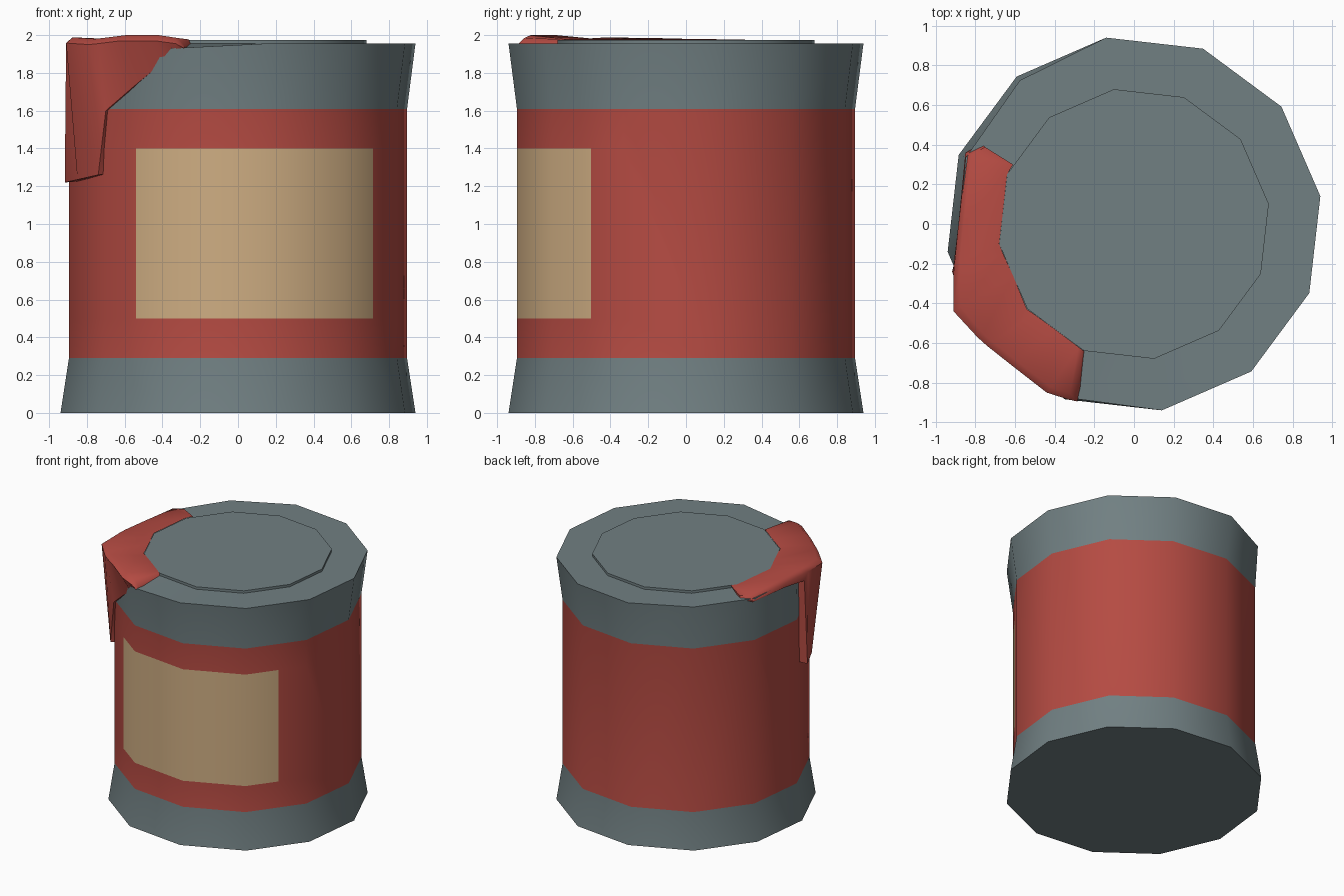
import bpy, bmesh, math
from mathutils import Vector

if "Cube" in bpy.data.objects:
    bpy.data.objects.remove(bpy.data.objects["Cube"])

SIDES = 12
PHASE = 8.5


def material(name, rgb):
    m = bpy.data.materials.new(name)
    m.diffuse_color = (*rgb, 1)
    m.use_nodes = True
    m.node_tree.nodes["Principled BSDF"].inputs["Base Color"].default_value = m.diffuse_color
    return m


GREY = material("grey metal", (0.165, 0.215, 0.225))
RED = material("red paint", (0.46, 0.07, 0.055))
TAN = material("tan label", (0.62, 0.42, 0.225))


def finish(bm, name, mats, angle):
    me = bpy.data.meshes.new(name)
    bm.to_mesh(me)
    bm.free()
    ob = bpy.data.objects.new(name, me)
    bpy.context.collection.objects.link(ob)
    for m in mats:
        me.materials.append(m)
    bpy.ops.object.select_all(action='DESELECT')
    ob.select_set(True)
    bpy.context.view_layer.objects.active = ob
    bpy.ops.object.shade_smooth_by_angle(angle=math.radians(angle))
    return ob


def lathe(bm, profile, tweak=None):
    """Rings of SIDES points; tweak maps (ring, side) to (radius, z)."""
    rings = []
    for i, (r, z) in enumerate(profile):
        ring = []
        for k in range(SIDES):
            a = math.radians(PHASE + 360 / SIDES * k)
            rr, zz = (tweak or {}).get((i, k), (r, z))
            ring.append(bm.verts.new((rr * math.cos(a), rr * math.sin(a), zz)))
        rings.append(ring)
    for lo, hi in zip(rings, rings[1:]):
        for k in range(SIDES):
            j = (k + 1) % SIDES
            bm.faces.new((lo[k], lo[j], hi[j], hi[k]))
    bm.faces.new(rings[0][::-1])
    bm.faces.new(rings[-1])


# Can: flared metal ends, red wall, stepped lid; the rim is dented under the paint
dents = {(3, 4): (0.925, 1.955), (3, 5): (0.912, 1.95), (3, 6): (0.9, 1.95),
         (3, 7): (0.91, 1.95), (3, 8): (0.94, 1.93)}
bm = bmesh.new()
lathe(bm, [(0.95, 0), (0.905, 0.29), (0.905, 1.61), (0.95, 1.955),
           (0.687, 1.955), (0.687, 1.975)], dents)


def is_wall(f):
    return 0.29 < f.calc_center_median().z < 1.61 and abs(f.normal.z) < 0.05


# Label: cut its outline into the front wall faces
bm.normal_update()
for co, no in (((-0.54, 0, 0), (1, 0, 0)), ((0.715, 0, 0), (1, 0, 0)),
               ((0, 0, 0.5), (0, 0, 1)), ((0, 0, 1.4), (0, 0, 1))):
    front = [f for f in bm.faces if is_wall(f) and f.calc_center_median().y < -0.2]
    geom = set(front) | {e for f in front for e in f.edges} | {v for f in front for v in f.verts}
    bmesh.ops.bisect_plane(bm, geom=list(geom), plane_co=co, plane_no=no)
    bm.normal_update()
for f in bm.faces:
    c = f.calc_center_median()
    if is_wall(f):
        label = c.y < -0.3 and -0.54 < c.x < 0.715 and 0.5 < c.z < 1.4
        f.material_index = 2 if label else 1
finish(bm, "can", [GREY, RED, TAN], 40)

# Paint spill: columns of (inner xy, outer xy, crest z, bottom xyz) along the rim
columns = [
    (-0.61, 0.30, -0.77, 0.40, 1.965, -0.78, 0.40, 1.945),
    (-0.64, 0.25, -0.845, 0.36, 1.97, -0.85, 0.36, 1.93),
    (-0.66, 0.07, -0.885, 0.0, 1.98, -0.885, 0.0, 1.92),
    (-0.68, -0.10, -0.905, -0.20, 1.985, -0.91, -0.21, 1.90),
    (-0.66, -0.15, -0.91, -0.26, 1.985, -0.917, -0.24, 1.22),
    (-0.61, -0.26, -0.91, -0.44, 1.988, -0.85, -0.39, 1.235),
    (-0.54, -0.43, -0.79, -0.57, 1.98, -0.74, -0.57, 1.26),
    (-0.51, -0.45, -0.74, -0.615, 1.985, -0.70, -0.585, 1.60),
    (-0.40, -0.53, -0.62, -0.71, 2.0, -0.55, -0.70, 1.73),
    (-0.28, -0.62, -0.44, -0.85, 2.0, -0.38, -0.83, 1.87),
    (-0.26, -0.635, -0.33, -0.885, 1.985, -0.32, -0.88, 1.93),
    (-0.25, -0.64, -0.285, -0.895, 1.94, -0.29, -0.88, 1.93),
]
bm = bmesh.new()
rows = []
for n, (ix, iy, ox, oy, zc, bx, by, bz) in enumerate(columns):
    inner = Vector((ix, iy, 1.977 if n < len(columns) - 1 else 1.95))
    edge = Vector((ox, oy, max(zc - 0.03, 1.93)))
    crest = inner.lerp(edge, 0.88)
    crest.z = zc
    bottom = Vector((bx, by, bz))
    tuck = Vector((bx * 0.93, by * 0.93, bz + 0.005))
    rows.append([bm.verts.new(p) for p in (inner, crest, edge, bottom, tuck)])
for a, b in zip(rows, rows[1:]):
    for k in range(4):
        bm.faces.new((a[k], a[k + 1], b[k + 1], b[k]))
bm.faces.new(rows[0][::-1])
bm.faces.new(rows[-1])
bm.normal_update()
finish(bm, "paint_spill", [RED], 50)
